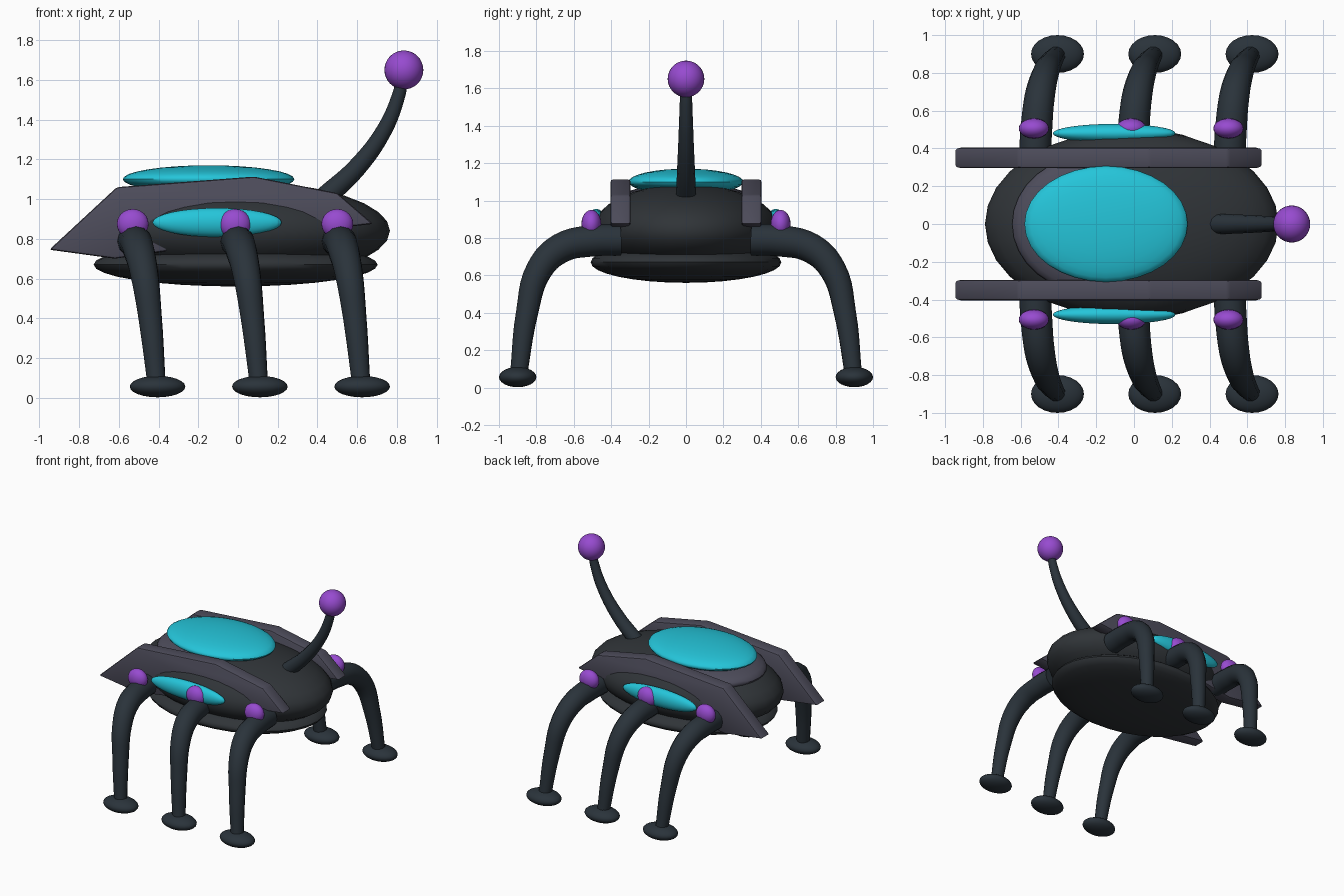
import bpy
import bmesh
import math

if "Cube" in bpy.data.objects:
    bpy.data.objects.remove(bpy.data.objects["Cube"])


def material(name, rgb):
    m = bpy.data.materials.new(name)
    m.diffuse_color = (*rgb, 1)
    m.use_nodes = True
    m.node_tree.nodes["Principled BSDF"].inputs["Base Color"].default_value = m.diffuse_color
    return m


SHELL = material("charcoal", (0.029, 0.034, 0.039))
LIMB = material("dark slate", (0.023, 0.033, 0.043))
GREY = material("violet grey", (0.075, 0.073, 0.105))
CYAN = material("cyan", (0.018, 0.56, 0.70))
PURPLE = material("purple", (0.31, 0.07, 0.63))


def finish(name, bm, mat, angle=None):
    """Turn a bmesh into a shaded, coloured object."""
    mesh = bpy.data.meshes.new(name)
    bmesh.ops.recalc_face_normals(bm, faces=bm.faces)
    bm.to_mesh(mesh)
    bm.free()
    mesh.materials.append(mat)
    ob = bpy.data.objects.new(name, mesh)
    bpy.context.collection.objects.link(ob)
    if angle:
        bpy.ops.object.select_all(action='DESELECT')
        ob.select_set(True)
        bpy.context.view_layer.objects.active = ob
        bpy.ops.object.shade_smooth_by_angle(angle=math.radians(angle))
    return ob


def ellipsoid(name, centre, radii, mat, segs=32):
    bm = bmesh.new()
    bmesh.ops.create_uvsphere(bm, u_segments=segs, v_segments=segs // 2, radius=1)
    bmesh.ops.scale(bm, vec=radii, verts=bm.verts)
    bmesh.ops.translate(bm, vec=centre, verts=bm.verts)
    return finish(name, bm, mat, 50)


def tube(name, points, mat):
    """Tapered round tube along (x, y, z, radius) points."""
    cu = bpy.data.curves.new(name + "_path", 'CURVE')
    cu.dimensions = '3D'
    cu.bevel_depth = 1
    cu.bevel_resolution = 4
    cu.resolution_u = 5
    cu.use_fill_caps = True
    sp = cu.splines.new('BEZIER')
    sp.bezier_points.add(len(points) - 1)
    for bp, (x, y, z, r) in zip(sp.bezier_points, points):
        bp.co = (x, y, z)
        bp.radius = r
        bp.handle_left_type = bp.handle_right_type = 'AUTO'
    tmp = bpy.data.objects.new(name + "_path", cu)
    bpy.context.collection.objects.link(tmp)
    bpy.context.view_layer.update()
    dg = bpy.context.evaluated_depsgraph_get()
    mesh = bpy.data.meshes.new_from_object(tmp.evaluated_get(dg))
    bm = bmesh.new()
    bm.from_mesh(mesh)
    bmesh.ops.remove_doubles(bm, verts=bm.verts, dist=1e-5)
    for f in bm.faces:
        f.material_index = 0
    bpy.data.objects.remove(tmp)
    bpy.data.meshes.remove(mesh)
    mesh_ob = finish(name, bm, mat, 50)
    return mesh_ob


def rail(name, y, half, profile, mat):
    """Side profile extruded across y with softened edges."""
    bm = bmesh.new()
    face = bm.faces.new([bm.verts.new((x, y - half, z)) for x, z in profile])
    ext = bmesh.ops.extrude_face_region(bm, geom=[face])
    moved = [v for v in ext["geom"] if isinstance(v, bmesh.types.BMVert)]
    bmesh.ops.translate(bm, vec=(0, 2 * half, 0), verts=moved)
    bmesh.ops.recalc_face_normals(bm, faces=bm.faces)
    bmesh.ops.bevel(bm, geom=list(bm.edges), offset=0.014, segments=2,
                    profile=0.5, affect='EDGES')
    return finish(name, bm, mat, 35)


# Hull, belly plate and canopy
ellipsoid("hull", (-0.012, 0, 0.84), (0.777, 0.50, 0.25), SHELL)
ellipsoid("belly_plate", (-0.012, 0, 0.67), (0.715, 0.51, 0.11), SHELL)
ellipsoid("canopy_rim", (-0.205, 0, 1.0), (0.44, 0.37, 0.09), GREY)
ellipsoid("canopy", (-0.148, 0, 1.10), (0.432, 0.307, 0.07), CYAN)

# Tail with its glowing tip
tube("tail", [(0.44, 0, 1.01, 0.055), (0.60, 0, 1.16, 0.048),
              (0.735, 0, 1.345, 0.040), (0.805, 0, 1.51, 0.034),
              (0.835, 0, 1.64, 0.028)], LIMB)
ellipsoid("tail_tip", (0.835, 0, 1.65), (0.098,) * 3, PURPLE)

RAIL_PROFILE = [(-0.95, 0.745), (-0.61, 1.06), (0.08, 1.113), (0.50, 1.03),
                (0.68, 0.875), (0.20, 0.82), (-0.62, 0.70)]
# Legs: sideways distance, height, radius, forward lean
LEG = [(0.35, 0.79, 0.085, 0.0), (0.50, 0.785, 0.084, 0.008),
       (0.67, 0.745, 0.080, 0.025), (0.785, 0.63, 0.072, 0.052),
       (0.85, 0.40, 0.060, 0.083), (0.895, 0.07, 0.047, 0.115)]

for side, label in ((-1, "left"), (1, "right")):
    rail(f"{label}_rail", side * 0.35, 0.054, RAIL_PROFILE, GREY)
    ellipsoid(f"{label}_window", (-0.105, side * 0.48, 0.882),
              (0.325, 0.05, 0.073), CYAN)
    for i, x in enumerate((-0.525, -0.01, 0.505)):
        tube(f"{label}_leg_{i}",
             [(x + dx, side * y, z, r) for y, z, r, dx in LEG], LIMB)
        ellipsoid(f"{label}_foot_{i}", (x + 0.12, side * 0.9, 0.056),
                  (0.14, 0.10, 0.054), LIMB, 24)
        ellipsoid(f"{label}_hip_light_{i}", (x - 0.005, side * 0.506, 0.875),
                  (0.08, 0.053, 0.075), PURPLE, 24)
